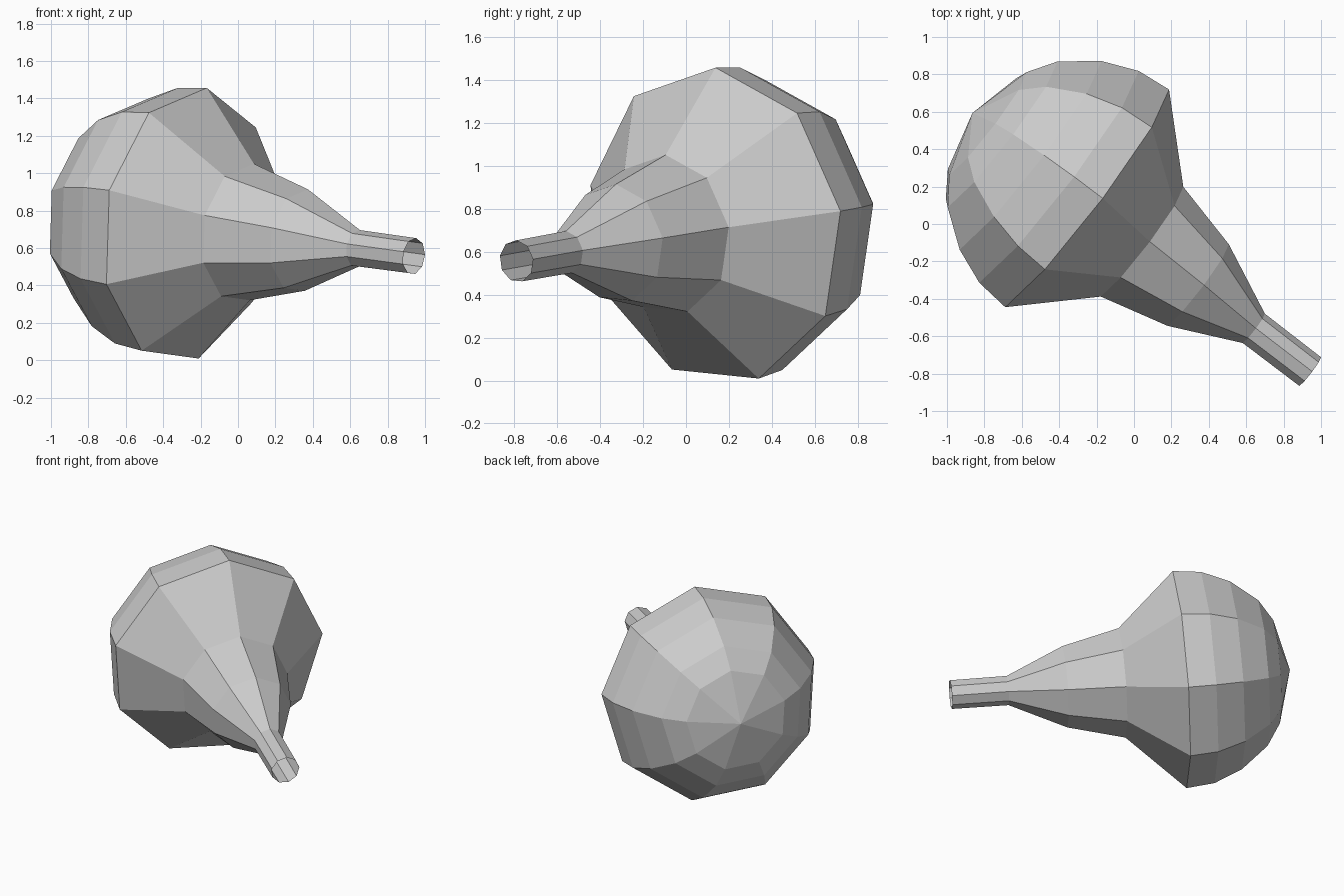
import bpy, bmesh
from math import cos, sin, tau
from mathutils import Matrix, Vector

if "Cube" in bpy.data.objects:
    bpy.data.objects.remove(bpy.data.objects["Cube"])

SIDES = 9
# Profile as (distance along axis, radius), from open nozzle tip to rounded back
PROFILE = [(1.531, 0.098), (1.149, 0.100), (0.766, 0.278), (0.383, 0.374),
           (0.0, 0.742), (-0.19, 0.722), (-0.38, 0.643), (-0.565, 0.498),
           (-0.66, 0.352)]
APEX = -0.755

# Tilted frame: w runs towards the nozzle, u points at one corner of the rim
centre = Vector((-0.268, 0.137, 0.721))
w = Vector((0.789, -0.605, -0.108)).normalized()
u = Vector((0.098, 0.003, 0.739))
u = (u - w * u.dot(w)).normalized()
v = w.cross(u)
frame = Matrix.Translation(centre) @ Matrix((u, v, w)).transposed().to_4x4()

# Nine-sided bulb syringe, hollow and open at the nozzle tip
bm = bmesh.new()
rings = [[bm.verts.new((r * cos(tau * i / SIDES), r * sin(tau * i / SIDES), s))
          for i in range(SIDES)] for s, r in PROFILE]
apex = bm.verts.new((0, 0, APEX))
for i in range(SIDES):
    j = (i + 1) % SIDES
    for a, b in zip(rings, rings[1:]):
        bm.faces.new((a[j], a[i], b[i], b[j]))
    bm.faces.new((rings[-1][j], rings[-1][i], apex))
bm.transform(frame)
mesh = bpy.data.meshes.new("bulb_syringe")
bm.to_mesh(mesh)
bm.free()
bulb = bpy.data.objects.new("bulb_syringe", mesh)
bpy.context.collection.objects.link(bulb)
